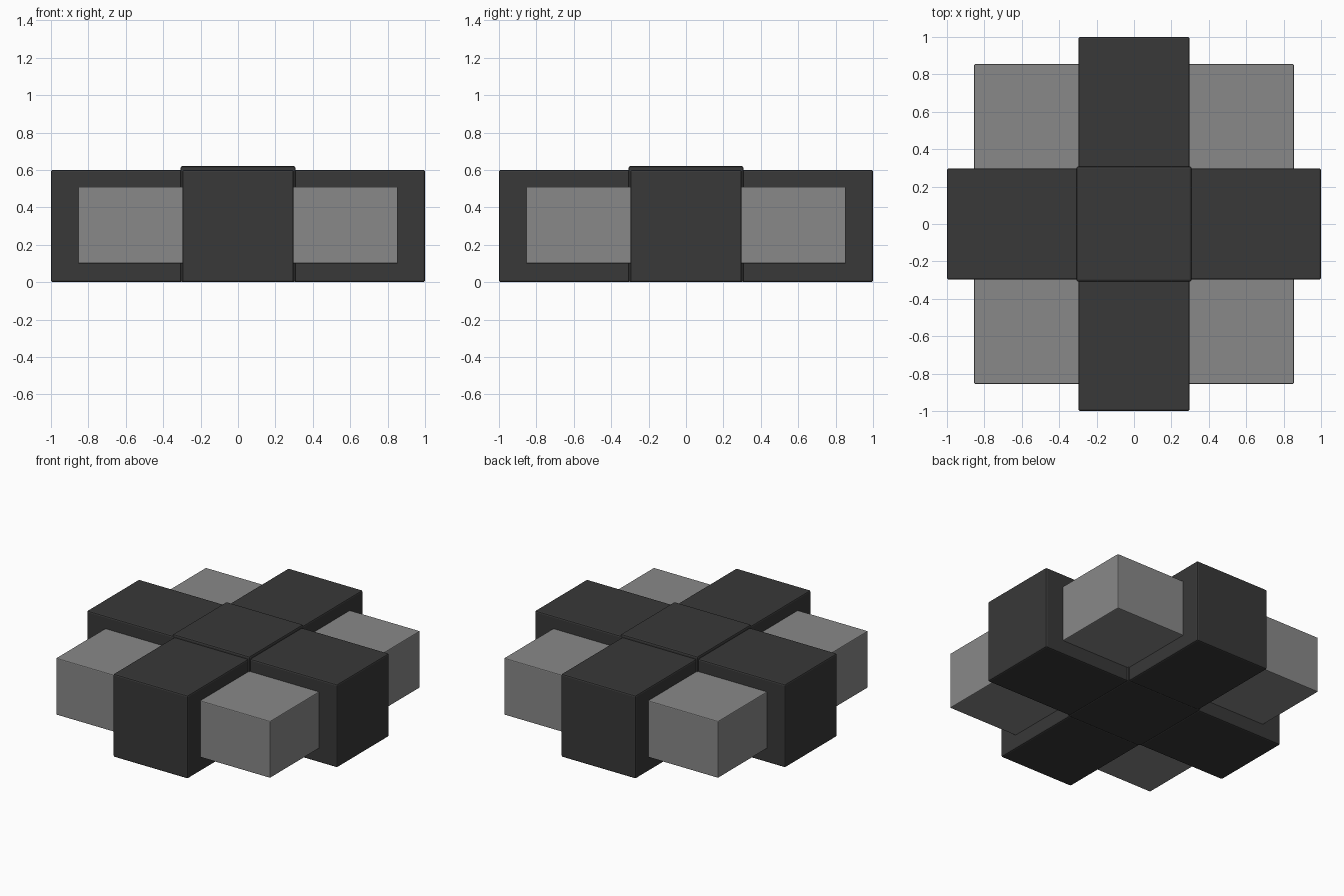
import bpy
from math import cos, sin, pi

if "Cube" in bpy.data.objects:
    bpy.data.objects.remove(bpy.data.objects["Cube"])


def material(name, value):
    mat = bpy.data.materials.new(name)
    mat.diffuse_color = (value, value, value, 1)
    mat.use_nodes = True
    mat.node_tree.nodes["Principled BSDF"].inputs["Base Color"].default_value = mat.diffuse_color
    return mat


dark = material("dark_grey", 0.04)
light = material("mid_grey", 0.25)


def block(name, centre, size, mat, bevel):
    bpy.ops.mesh.primitive_cube_add(size=1, location=centre)
    obj = bpy.context.object
    obj.name = name
    obj.scale = size
    bpy.ops.object.transform_apply(location=False, rotation=False, scale=True)
    obj.data.materials.append(mat)
    mod = obj.modifiers.new("soft_edges", 'BEVEL')
    mod.width = bevel
    mod.segments = 2
    return obj


# Central core, slightly taller and wider than the arms
block("core", (0, 0, 0.31), (0.615, 0.615, 0.62), dark, 0.01)

# Four arms of the cross
for i, side in enumerate(("right", "back", "left", "front")):
    dx, dy = round(cos(i * pi / 2)), round(sin(i * pi / 2))
    size = (0.7 if dx else 0.595, 0.7 if dy else 0.595, 0.6)
    block(side + "_arm", (0.65 * dx, 0.65 * dy, 0.3), size, dark, 0.01)

# Four lighter blocks filling the corners between the arms
for sx, xname in ((1, "right"), (-1, "left")):
    for sy, yname in ((1, "back"), (-1, "front")):
        block(f"{yname}_{xname}_corner_block", (0.57 * sx, 0.57 * sy, 0.305),
              (0.57, 0.57, 0.41), light, 0.006)
